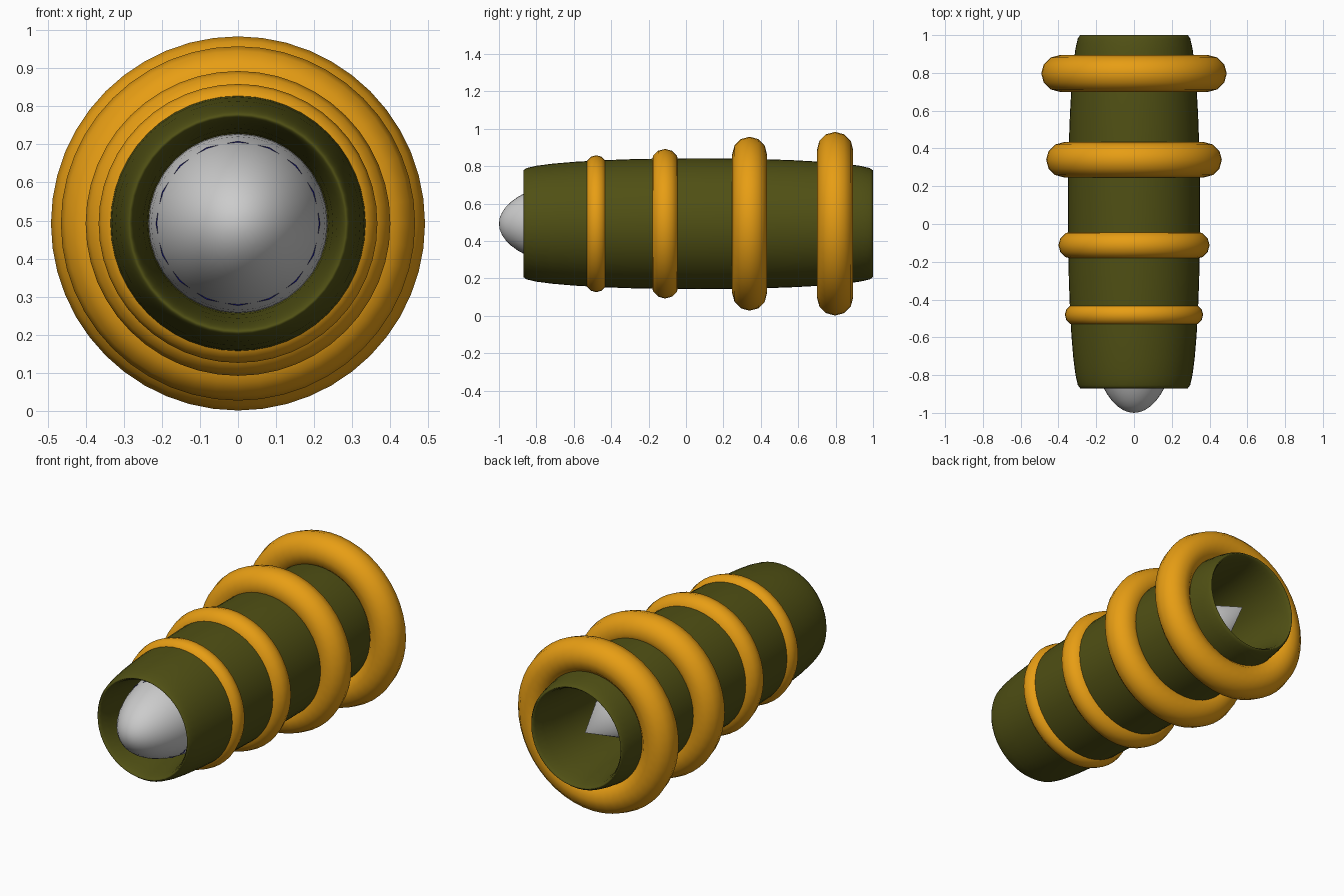
import bpy
from math import pi

cube = bpy.data.objects.get("Cube")
if cube:
    bpy.data.objects.remove(cube, do_unlink=True)

AXIS_Z = 0.4925  # height of the long axis


def material(name, rgb):
    mat = bpy.data.materials.new(name)
    mat.use_nodes = True
    mat.diffuse_color = (*rgb, 1)
    bsdf = next(n for n in mat.node_tree.nodes if n.type == "BSDF_PRINCIPLED")
    bsdf.inputs["Base Color"].default_value = (*rgb, 1)
    return mat


olive = material("olive_green", (0.08, 0.08, 0.007))
amber = material("amber", (0.8, 0.34, 0.007))
silver = material("silver_grey", (0.6, 0.6, 0.6))
blue = material("dark_blue", (0.006, 0.006, 0.2))


def finish(name, mat, smooth=True):
    obj = bpy.context.object
    obj.name = obj.data.name = name
    obj.data.materials.append(mat)
    if smooth:
        bpy.ops.object.shade_smooth()
    return obj


def ring(name, mat, y, major, minor, sides, stretch=1):
    """Torus around the long axis; stretch lengthens it along that axis."""
    bpy.ops.mesh.primitive_torus_add(
        major_radius=major, minor_radius=minor, major_segments=48,
        minor_segments=sides, location=(0, y, AXIS_Z), rotation=(pi / 2, 0, 0))
    obj = finish(name, mat)
    obj.scale.z = stretch
    return obj


# Hollow barrel: a torus drawn out along its axis
ring("barrel_shell", olive, 0.065, 0.285, 0.065, 32, 0.935 / 0.065)

# Four bands, growing toward the back
bands = [(-0.48, 0.31, 0.056), (-0.112, 0.327, 0.073),
         (0.34, 0.372, 0.093), (0.797, 0.394, 0.097)]
for i, (y, major, minor) in enumerate(bands, 1):
    ring(f"band_{i}", amber, y, major, minor, 12)

# Rounded nose
bpy.ops.mesh.primitive_uv_sphere_add(
    segments=32, ring_count=24, radius=1, location=(0, -0.51, AXIS_Z),
    rotation=(pi / 2, 0, 0))
finish("nose", silver).scale = (0.236, 0.236, 0.49)

# Inner core, its front corners just showing around the nose
bpy.ops.mesh.primitive_cylinder_add(
    vertices=16, radius=0.216, depth=1.17, location=(0, -0.135, AXIS_Z),
    rotation=(pi / 2, 0, 0))
finish("inner_core", blue, False)

# Tail cone, pointing backward inside the barrel
bpy.ops.mesh.primitive_cone_add(
    vertices=32, radius1=0.225, radius2=0, depth=0.48,
    location=(0, 0.68, AXIS_Z), rotation=(-pi / 2, 0, 0))
finish("tail_cone", silver, False)
bpy.ops.object.shade_smooth_by_angle(angle=0.6)
